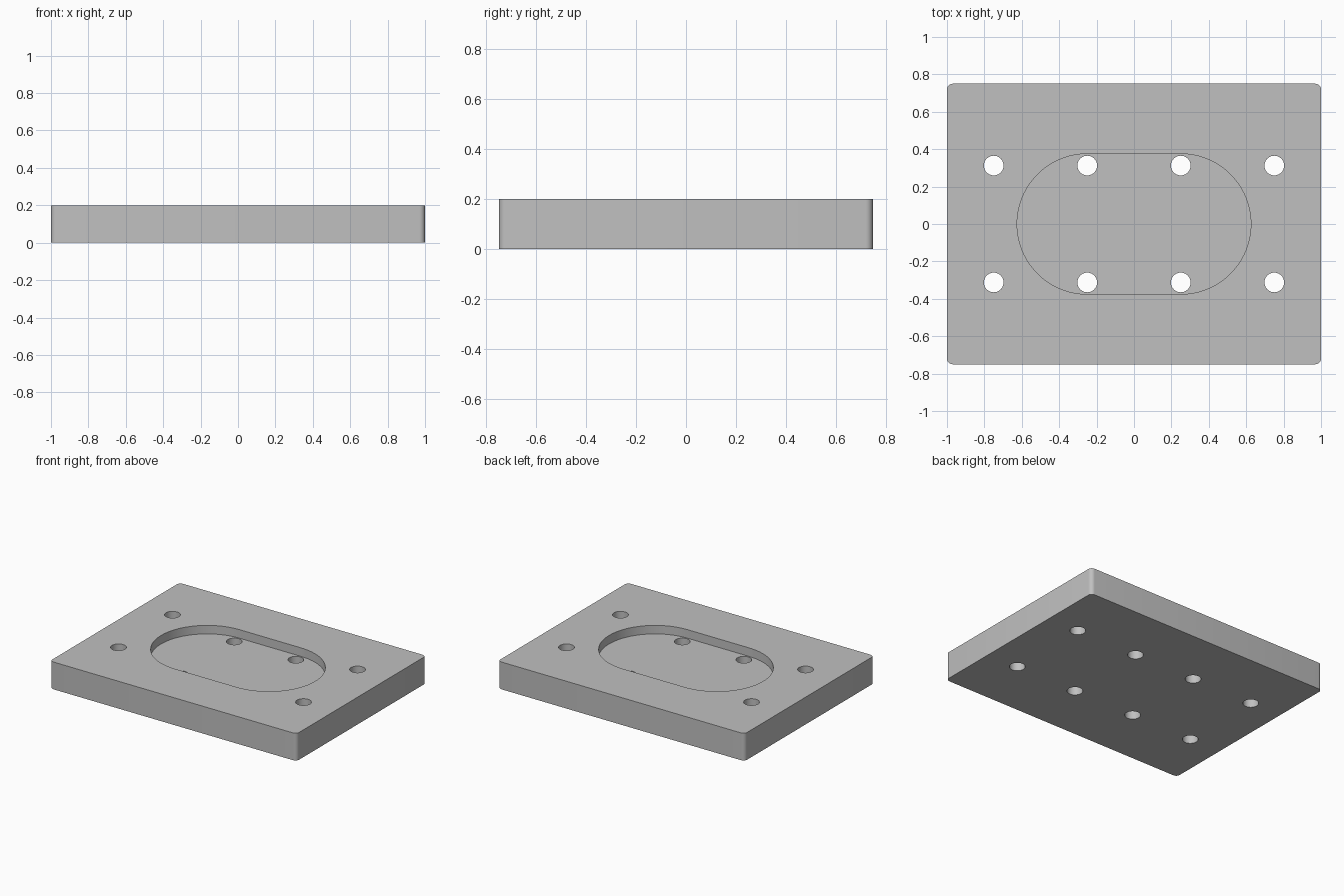
import bpy, math

if "Cube" in bpy.data.objects:
    bpy.data.objects.remove(bpy.data.objects["Cube"])

W, D, H = 2.0, 1.5, 0.2
CORNER_R = 0.03
SLOT_X, SLOT_R, SLOT_DEPTH = 0.25, 0.375, 0.0625
HOLE_R, HOLE_Y = 0.0525, 0.3125

grey = bpy.data.materials.new("plain grey")
grey.diffuse_color = (0.53, 0.53, 0.53, 1)
grey.use_nodes = True
grey.node_tree.nodes["Principled BSDF"].inputs["Base Color"].default_value = grey.diffuse_color


def rounded_outline(hx, hy, r, steps):
    """Counter-clockwise rounded rectangle around the origin."""
    pts = []
    for q, (sx, sy) in enumerate([(1, 1), (-1, 1), (-1, -1), (1, -1)]):
        for i in range(steps + 1):
            a = math.pi / 2 * (q + i / steps)
            p = (sx * (hx - r) + r * math.cos(a), sy * (hy - r) + r * math.sin(a))
            if not pts or math.dist(p, pts[-1]) > 1e-5:
                pts.append(p)
    if math.dist(pts[0], pts[-1]) < 1e-5:
        pts.pop()
    return pts


def prism(name, outline, z0, z1):
    n = len(outline)
    verts = [(x, y, z) for z in (z0, z1) for x, y in outline]
    faces = [tuple(reversed(range(n))), tuple(range(n, 2 * n))]
    faces += [(i, (i + 1) % n, n + (i + 1) % n, n + i) for i in range(n)]
    mesh = bpy.data.meshes.new(name)
    mesh.from_pydata(verts, [], faces)
    mesh.materials.append(grey)
    obj = bpy.data.objects.new(name, mesh)
    bpy.context.collection.objects.link(obj)
    return obj


def cut(target, cutter):
    cutter.hide_render = True
    bpy.context.view_layer.objects.active = target
    mod = target.modifiers.new("cut", 'BOOLEAN')
    mod.operation, mod.solver, mod.object = 'DIFFERENCE', 'EXACT', cutter
    bpy.ops.object.modifier_apply(modifier=mod.name)
    bpy.data.objects.remove(cutter)


# Plate with small rounded vertical corners
plate = prism("mounting_plate", rounded_outline(W / 2, D / 2, CORNER_R, 6), 0, H)

# Shallow oblong pocket in the top
cut(plate, prism("pocket_cutter",
                 rounded_outline(SLOT_X + SLOT_R, SLOT_R, SLOT_R, 24),
                 H - SLOT_DEPTH, H + 0.1))

# Two rows of four through holes
circle = [(HOLE_R * math.cos(math.tau * i / 40), HOLE_R * math.sin(math.tau * i / 40))
          for i in range(40)]
for x in (-0.75, -0.25, 0.25, 0.75):
    for y in (-HOLE_Y, HOLE_Y):
        cut(plate, prism("hole_cutter", [(x + a, y + b) for a, b in circle], -0.1, H + 0.1))

# Smooth curved walls, sharp rims
bpy.ops.object.select_all(action='DESELECT')
plate.select_set(True)
bpy.context.view_layer.objects.active = plate
bpy.ops.object.shade_smooth_by_angle(angle=math.radians(30))
